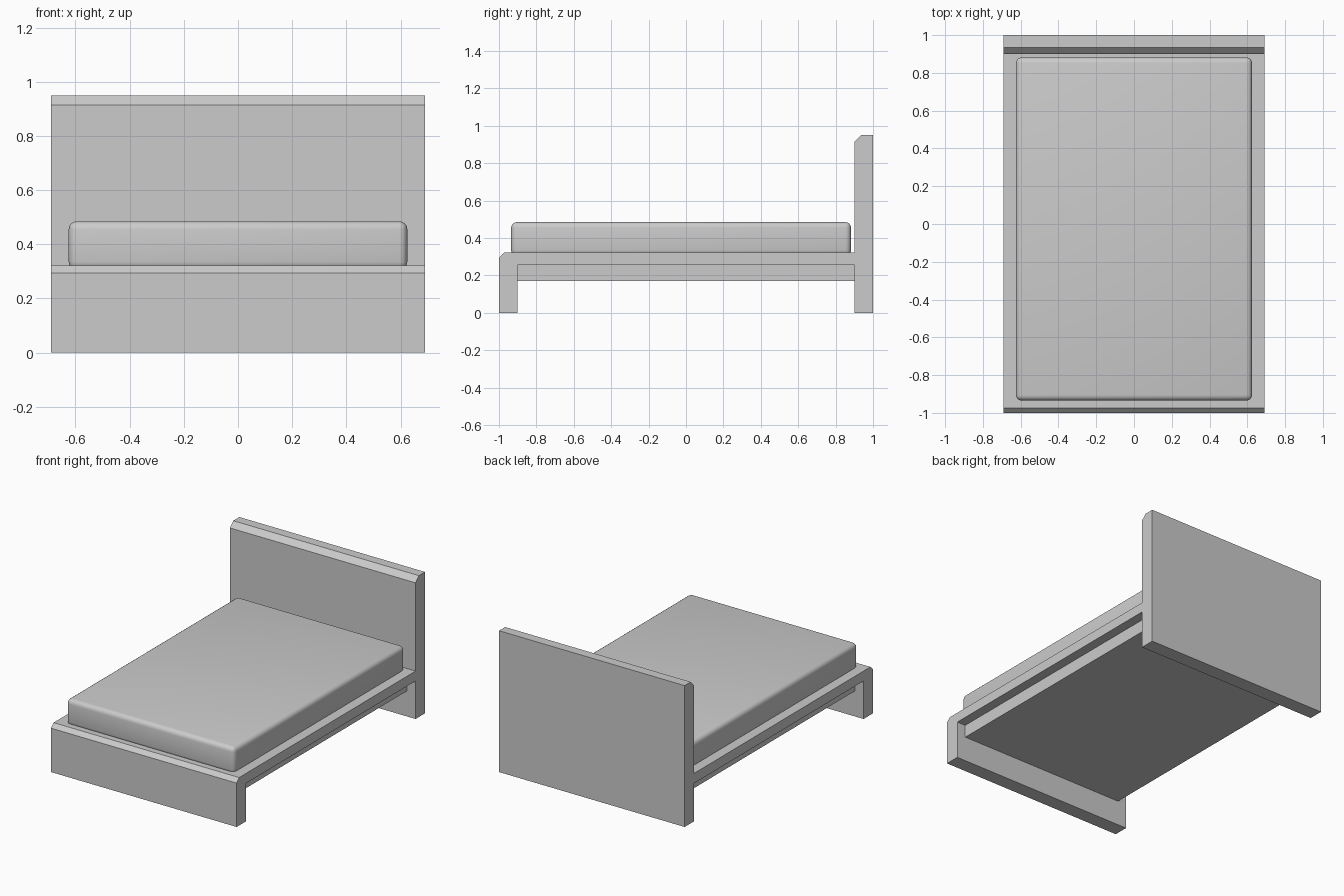
import bpy, bmesh

if "Cube" in bpy.data.objects:
    bpy.data.objects.remove(bpy.data.objects["Cube"])


def link(name, bm):
    bmesh.ops.recalc_face_normals(bm, faces=bm.faces)
    mesh = bpy.data.meshes.new(name)
    bm.to_mesh(mesh)
    bm.free()
    obj = bpy.data.objects.new(name, mesh)
    bpy.context.collection.objects.link(obj)
    return obj


def extruded_profile(name, points, half_width):
    # Side profile (y, z) extruded across x
    bm = bmesh.new()
    face = bm.faces.new([bm.verts.new((-half_width, y, z)) for y, z in points])
    side = bmesh.ops.extrude_face_region(bm, geom=[face])["geom"]
    verts = [v for v in side if isinstance(v, bmesh.types.BMVert)]
    bmesh.ops.translate(bm, verts=verts, vec=(2 * half_width, 0, 0))
    return link(name, bm)


def box(name, low, high):
    bm = bmesh.new()
    bmesh.ops.create_cube(bm, size=1)
    for v in bm.verts:
        v.co = [(a + b) / 2 + c * (b - a) for a, b, c in zip(low, high, v.co)]
    return link(name, bm)


# Footboard, side rails and headboard as one continuous profile
extruded_profile("bed_frame", [
    (-1, 0), (-0.9, 0), (-0.9, 0.255), (0.9, 0.255), (0.9, 0), (1, 0),
    (1, 0.95), (0.935, 0.95), (0.9, 0.915), (0.9, 0.322),
    (-0.973, 0.322), (-1, 0.295)], 0.69)

# Inset base under the platform
box("under_base", (-0.625, -0.9, 0.17), (0.625, 0.9, 0.255))

# Mattress with softened edges, slightly sunk into the platform
mattress = box("mattress", (-0.625, -0.935, 0.305), (0.625, 0.882, 0.485))
bevel = mattress.modifiers.new("soft_edges", "BEVEL")
bevel.width = 0.03
bevel.segments = 4
bpy.context.view_layer.objects.active = mattress
mattress.select_set(True)
bpy.ops.object.modifier_apply(modifier=bevel.name)
bpy.ops.object.shade_smooth_by_angle()
